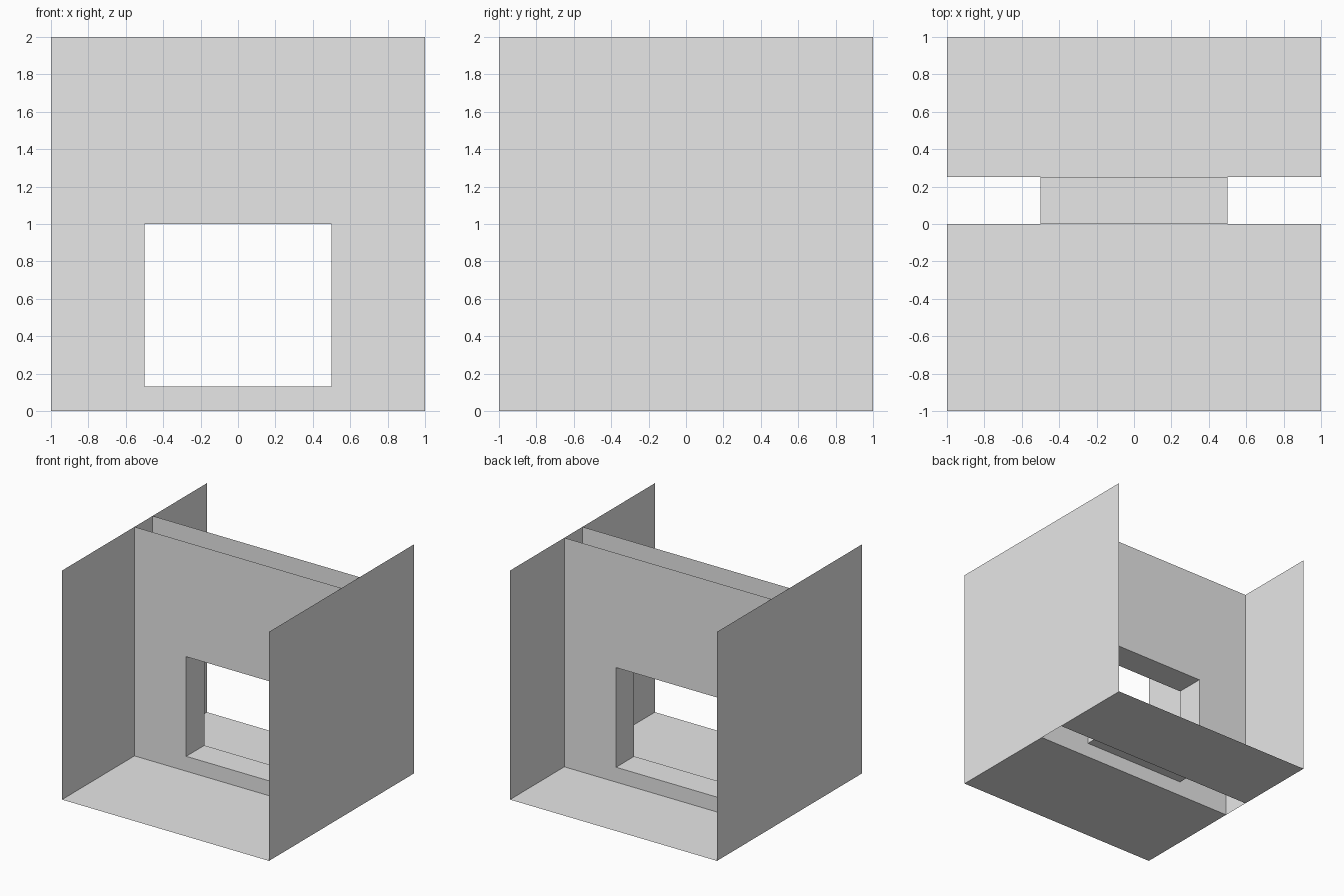
import bpy
import bmesh
from mathutils import Vector

cube = bpy.data.objects.get("Cube")
if cube:
    bpy.data.objects.remove(cube, do_unlink=True)

grey = bpy.data.materials.new("light_grey")
grey.use_nodes = True
grey.diffuse_color = (0.8, 0.8, 0.8, 1)
grey.node_tree.nodes["Principled BSDF"].inputs["Base Color"].default_value = (0.8, 0.8, 0.8, 1)

HALF, TOP = 1.0, 2.0            # room half width and height
FRONT, BACK = 0.0, 0.25         # the two faces of the partition
SIDE, SILL, HEAD = 0.5, 0.13, 1.0   # opening limits


def rect(bm, low, high, facing):
    """Add a flat rectangle between two corners, turned towards facing."""
    axis = next(i for i in range(3) if low[i] == high[i])
    u, v = [i for i in range(3) if i != axis]
    a, c = Vector(low), Vector(high)
    b, d = a.copy(), a.copy()
    b[u], d[v] = c[u], c[v]
    face = bm.faces.new([bm.verts.new(p) for p in (a, b, c, d)])
    face.normal_update()
    if face.normal.dot(Vector(facing)) < 0:
        face.normal_flip()


def sheets(name, rects):
    """Make one object from thin rectangles."""
    bm = bmesh.new()
    for r in rects:
        rect(bm, *r)
    bmesh.ops.remove_doubles(bm, verts=bm.verts, dist=0.0001)
    mesh = bpy.data.meshes.new(name)
    bm.to_mesh(mesh)
    bm.free()
    mesh.materials.append(grey)
    obj = bpy.data.objects.new(name, mesh)
    bpy.context.collection.objects.link(obj)


# Side walls
for name, s in (("left_wall", 1), ("right_wall", -1)):
    sheets(name, [((s * HALF, -HALF, 0), (s * HALF, HALF, TOP), (s, 0, 0))])

# Floors in front of and behind the partition
for name, y0, y1 in (("front_floor", -HALF, FRONT), ("back_floor", BACK, HALF)):
    sheets(name, [((-HALF, y0, 0), (HALF, y1, 0), (0, 0, 1))])

# Partition faces around the opening
for name, y, s in (("partition_front", FRONT, -1), ("partition_back", BACK, 1)):
    n = (0, s, 0)
    sheets(name, [
        ((-HALF, y, 0), (-SIDE, y, TOP), n),
        ((SIDE, y, 0), (HALF, y, TOP), n),
        ((-SIDE, y, 0), (SIDE, y, SILL), n),
        ((-SIDE, y, HEAD), (SIDE, y, TOP), n),
    ])

# Lining of the opening
sheets("opening_lining", [
    ((-SIDE, FRONT, SILL), (-SIDE, BACK, HEAD), (1, 0, 0)),
    ((SIDE, FRONT, SILL), (SIDE, BACK, HEAD), (-1, 0, 0)),
    ((-SIDE, FRONT, SILL), (SIDE, BACK, SILL), (0, 0, 1)),
    ((-SIDE, FRONT, HEAD), (SIDE, BACK, HEAD), (0, 0, -1)),
])
